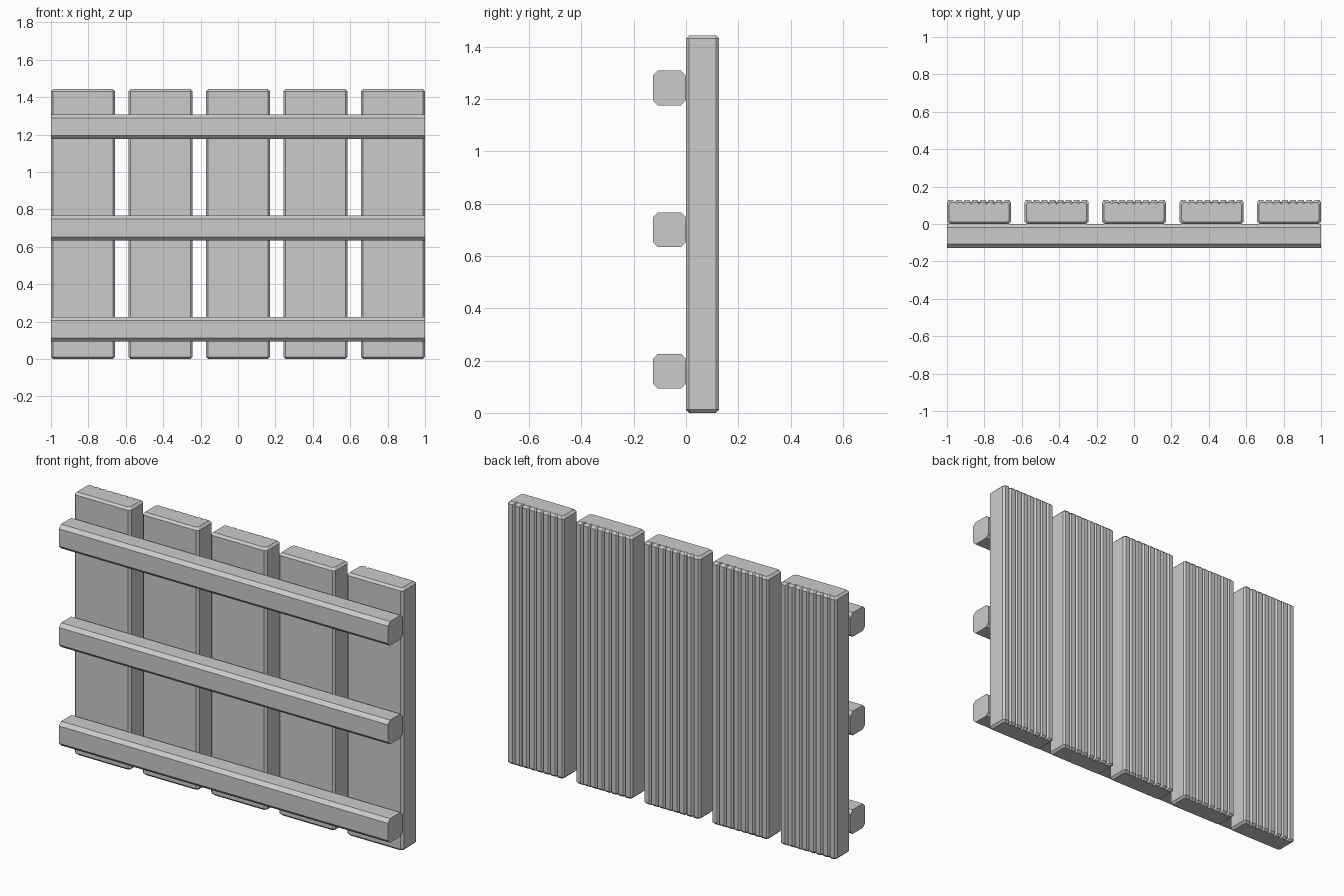
import bpy, bmesh

if "Cube" in bpy.data.objects:
    bpy.data.objects.remove(bpy.data.objects["Cube"])

W, D, H = 0.343, 0.127, 1.443   # plank width, depth, height
BEV = 0.012


def loft(name, rings):
    """Solid from matching cross-section rings, capped at both ends."""
    bm = bmesh.new()
    loops = [[bm.verts.new(p) for p in ring] for ring in rings]
    n = len(loops[0])
    for a, b in zip(loops, loops[1:]):
        for i in range(n):
            j = (i + 1) % n
            bm.faces.new((a[i], a[j], b[j], b[i]))
    bm.faces.new(loops[0][::-1])
    bm.faces.new(loops[-1])
    bmesh.ops.recalc_face_normals(bm, faces=bm.faces)
    mesh = bpy.data.meshes.new(name)
    bm.to_mesh(mesh)
    bm.free()
    obj = bpy.data.objects.new(name, mesh)
    bpy.context.collection.objects.link(obj)
    return obj


def plank_profile(ridges=8, groove=0.016, depth=0.011):
    """Chamfered board section with V grooves along the back."""
    h = W / 2
    pts = [(-h, BEV), (-h + BEV, 0), (h - BEV, 0), (h, BEV),
           (h, D - BEV), (h - BEV * 0.7, D)]
    pitch = W / ridges
    for i in range(1, ridges):
        x = h - i * pitch
        pts += [(x + groove / 2, D), (x, D - depth), (x - groove / 2, D)]
    return pts + [(-h + BEV * 0.7, D), (-h, D - BEV)]


# Vertical planks with bevelled ends
profile = plank_profile()
sx, sy = 1 - 2 * BEV / W, 1 - 2 * BEV / D
for k in range(5):
    cx = (k - 2) * (2 - W) / 4
    rings = []
    for z, fx, fy in ((0, sx, sy), (BEV, 1, 1), (H - BEV, 1, 1), (H, sx, sy)):
        rings.append([(cx + x * fx, D / 2 + (y - D / 2) * fy, z) for x, y in profile])
    loft(f"plank_{k + 1}", rings)

# Horizontal rails with octagonal section
a, b, c = D / 2, 0.0665, 0.019
octagon = [(-a + c, -b), (a - c, -b), (a, -b + c), (a, b - c),
           (a - c, b), (-a + c, b), (-a, b - c), (-a, -b + c)]
for k, zc in enumerate((0.159, 0.700, 1.242)):
    loft(f"rail_{k + 1}", [[(x, -a + y, zc + z) for y, z in octagon] for x in (-1, 1)])
